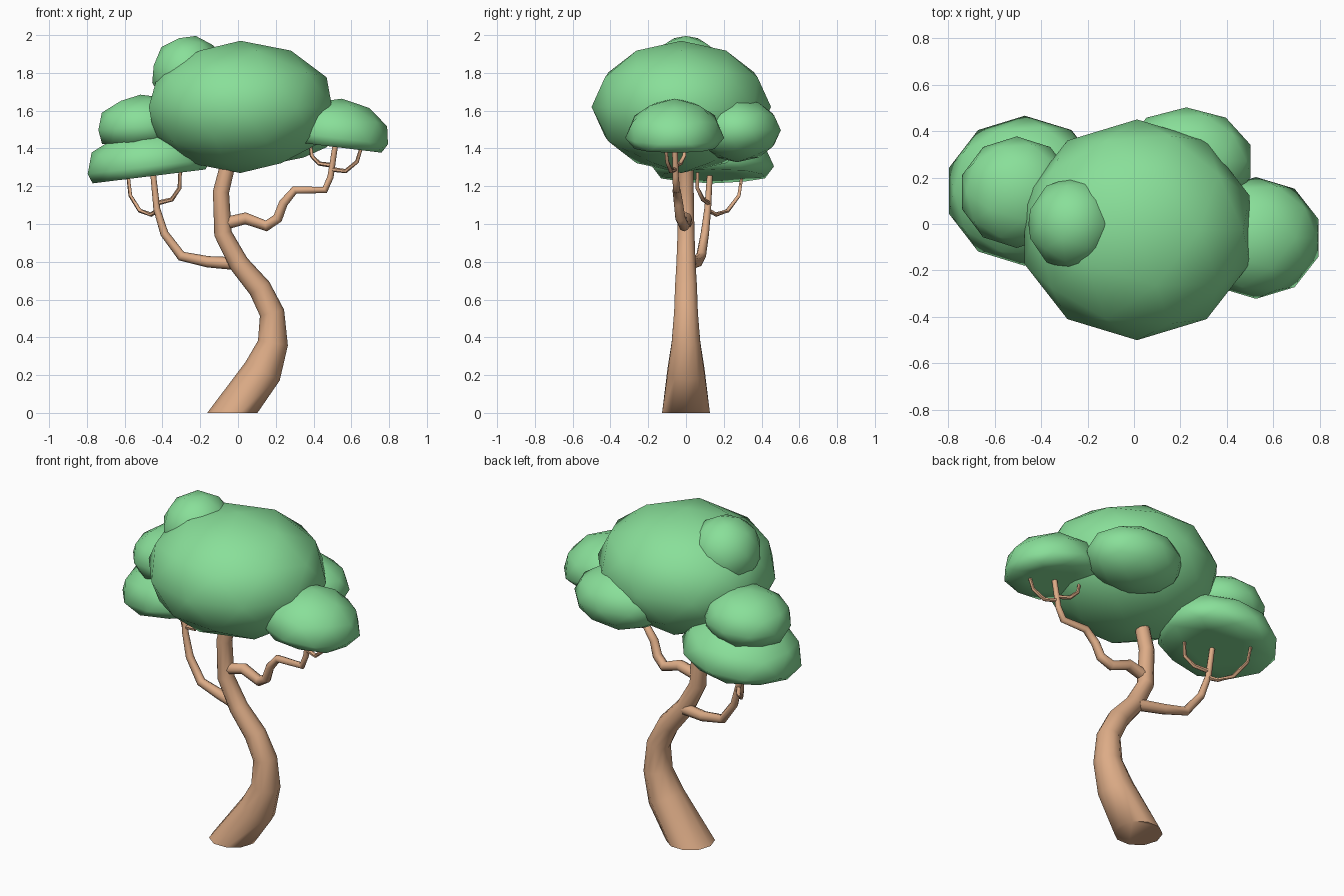
import bpy, bmesh, math
from mathutils import Vector, Matrix

cube = bpy.data.objects.get("Cube")
if cube:
    bpy.data.objects.remove(cube, do_unlink=True)


def material(name, rgb):
    m = bpy.data.materials.new(name)
    m.use_nodes = True
    m.diffuse_color = (*rgb, 1)
    m.node_tree.nodes["Principled BSDF"].inputs["Base Color"].default_value = (*rgb, 1)
    return m


LEAF = material("leaf green", (0.25, 0.74, 0.32))
BARK = material("bark tan", (0.72, 0.41, 0.24))


def finish(name, bm, mat, angle=60):
    bmesh.ops.recalc_face_normals(bm, faces=bm.faces[:])
    mesh = bpy.data.meshes.new(name)
    bm.to_mesh(mesh)
    bm.free()
    mesh.materials.append(mat)
    obj = bpy.data.objects.new(name, mesh)
    bpy.context.collection.objects.link(obj)
    bpy.ops.object.select_all(action='DESELECT')
    obj.select_set(True)
    bpy.context.view_layer.objects.active = obj
    bpy.ops.object.shade_smooth_by_angle(angle=math.radians(angle))
    return obj


def foliage(name, center, size, tilt=0, floor=-1):
    """Ellipsoid leaf clump; floor flattens the underside."""
    bm = bmesh.new()
    bmesh.ops.create_icosphere(bm, subdivisions=2, radius=1)
    for v in bm.verts:
        v.co.z = max(v.co.z, floor)
    place = (Matrix.Translation(center) @ Matrix.Rotation(math.radians(tilt), 4, 'Y')
             @ Matrix.Diagonal((*size, 1)))
    bm.transform(place)
    return finish(name, bm, LEAF)


def limb(name, points, radii, sides=8, flat_start=False):
    """Tapered tube through points, bent mainly in the xz plane."""
    pts = [Vector(p) for p in points]
    bm = bmesh.new()
    rings = []
    for i, p in enumerate(pts):
        before = (p - pts[i - 1]).normalized() if i else Vector()
        after = (pts[i + 1] - p).normalized() if i < len(pts) - 1 else Vector()
        t = (before + after).normalized()
        if flat_start and i == 0:
            t = Vector((0, 0, 1))
        u = Vector((0, 1, 0)).cross(t).normalized()
        w = t.cross(u)
        if isinstance(radii, tuple):
            r = radii[0] + (radii[1] - radii[0]) * i / (len(pts) - 1)
        else:
            r = radii[i]
        angles = [math.tau * k / sides for k in range(sides)]
        rings.append([bm.verts.new(p + r * (math.cos(a) * u + math.sin(a) * w)) for a in angles])
    for a, b in zip(rings, rings[1:]):
        for k in range(sides):
            n = (k + 1) % sides
            bm.faces.new((a[k], a[n], b[n], b[k]))
    bm.faces.new(rings[0])
    bm.faces.new(rings[-1])
    return finish(name, bm, BARK)


# Trunk
limb("trunk",
     [(-.03, 0, 0), (.13, 0, .22), (.185, 0, .37), (.18, 0, .53), (.115, 0, .66),
      (.005, 0, .79), (-.08, 0, .95), (-.09, 0, 1.17), (-.05, 0, 1.33)],
     [.133, .103, .08, .066, .061, .053, .047, .043, .04], sides=10, flat_start=True)

# Branch on the right side of the model, with two twigs
limb("right_branch",
     [(-.01, .02, .79), (-.16, .06, .8), (-.3, .08, .83), (-.39, .1, .95),
      (-.43, .115, 1.08), (-.455, .13, 1.32)], (.034, .014))
limb("right_outer_twig",
     [(-.43, .12, 1.07), (-.46, .16, 1.05), (-.52, .22, 1.07), (-.57, .28, 1.15),
      (-.585, .3, 1.28)], (.013, .009), sides=6)
limb("right_inner_twig",
     [(-.43, .12, 1.11), (-.35, .09, 1.13), (-.31, .06, 1.19), (-.305, .06, 1.31)],
     (.013, .009), sides=6)

# Branch on the left side of the model, with two twigs
limb("left_branch",
     [(-.08, 0, 1.0), (.04, 0, 1.03), (.15, -.01, .99), (.21, -.03, 1.03), (.24, -.04, 1.11),
      (.3, -.05, 1.18), (.46, -.05, 1.18), (.49, -.055, 1.25), (.52, -.06, 1.45)], (.034, .014))
limb("left_outer_twig",
     [(.49, -.055, 1.29), (.57, -.08, 1.28), (.63, -.1, 1.33), (.66, -.11, 1.43)],
     (.013, .009), sides=6)
limb("left_inner_twig",
     [(.5, -.055, 1.31), (.43, -.03, 1.32), (.39, -.01, 1.36), (.38, 0, 1.45)],
     (.013, .009), sides=6)

# Leaf clumps
foliage("main_canopy", (.013, -.025, 1.62), (.51, .475, .35))
foliage("top_clump", (-.265, 0, 1.8), (.195, .203, .2), tilt=12)
foliage("back_clump", (.225, .27, 1.497), (.29, .232, .17))
foliage("left_clump", (.525, -.06, 1.455), (.285, .262, .21), tilt=7, floor=-.23)
foliage("right_lower_clump", (-.47, .143, 1.305), (.345, .323, .21), tilt=-7, floor=-.25)
foliage("right_upper_clump", (-.505, .137, 1.515), (.247, .24, .17), tilt=-4, floor=-.5)
